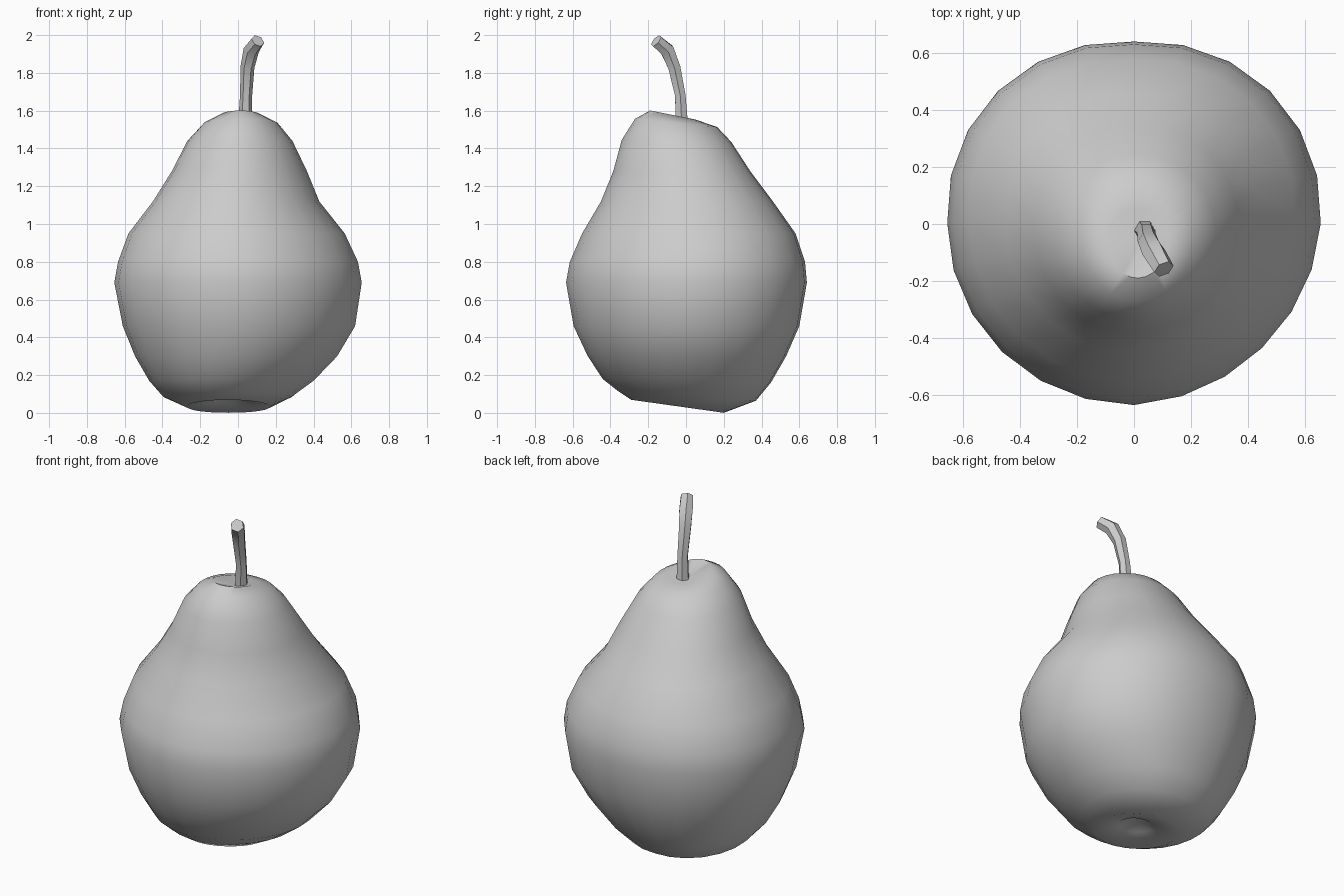
import bpy, bmesh, math
from mathutils import Vector

if "Cube" in bpy.data.objects:
    bpy.data.objects.remove(bpy.data.objects["Cube"])


def loft(name, rings, start=None, end=None):
    """Skin a list of equal-length vertex rings; close ends with a point or an n-gon."""
    bm = bmesh.new()
    vs = [[bm.verts.new(p) for p in r] for r in rings]
    n = len(vs[0])
    for a, b in zip(vs, vs[1:]):
        for i in range(n):
            j = (i + 1) % n
            bm.faces.new((a[i], a[j], b[j], b[i]))
    for ring, tip in ((vs[0], start), (vs[-1], end)):
        if tip is None:
            bm.faces.new(ring)
        else:
            c = bm.verts.new(tip)
            for i in range(n):
                bm.faces.new((ring[i], ring[(i + 1) % n], c))
    bmesh.ops.recalc_face_normals(bm, faces=bm.faces)
    me = bpy.data.meshes.new(name)
    bm.to_mesh(me)
    bm.free()
    ob = bpy.data.objects.new(name, me)
    bpy.context.collection.objects.link(ob)
    bpy.ops.object.select_all(action='DESELECT')
    ob.select_set(True)
    bpy.context.view_layer.objects.active = ob
    bpy.ops.object.shade_smooth_by_angle(angle=math.radians(50))
    return ob


# Pear body: z, x min, x max, y min, y max, tilt of the ring along y
PROFILE = [
    (0.065, -0.13, 0.05, -0.13, 0.06, -0.14),
    (0.035, -0.27, 0.17, -0.29, 0.20, -0.14),
    (0.09, -0.40, 0.29, -0.36, 0.37, -0.07),
    (0.17, -0.47, 0.40, -0.44, 0.45, -0.02),
    (0.30, -0.545, 0.525, -0.52, 0.53, 0),
    (0.46, -0.61, 0.62, -0.595, 0.60, 0),
    (0.69, -0.655, 0.655, -0.635, 0.64, 0),
    (0.80, -0.635, 0.635, -0.615, 0.63, 0),
    (0.95, -0.58, 0.565, -0.55, 0.58, 0),
    (1.12, -0.45, 0.43, -0.45, 0.46, 0),
    (1.28, -0.35, 0.365, -0.385, 0.34, 0),
    (1.44, -0.268, 0.288, -0.34, 0.24, -0.02),
    (1.535, -0.18, 0.21, -0.27, 0.165, -0.1),
    (1.577, -0.09, 0.12, -0.19, 0.05, -0.2),
]
SIDES = 24


def body_ring(z, x0, x1, y0, y1, tilt):
    pts = []
    for i in range(SIDES):
        a = 2 * math.pi * i / SIDES
        c, s = math.cos(a), math.sin(a)
        # fuller diagonals at the back, slightly flatter front right
        m = 1 + abs(2 * s * c) * (0.03 if s > 0 else (-0.03 if c > 0 else 0))
        dy = (y1 - y0) / 2 * s * m
        pts.append(((x0 + x1) / 2 + (x1 - x0) / 2 * c * m, (y0 + y1) / 2 + dy, z + tilt * dy))
    return pts


loft("pear_body", [body_ring(*p) for p in PROFILE],
     start=(-0.03, -0.03, 0.13), end=(0.03, -0.04, 1.54))

# Bent stem: centre line and radius, ends tipped forward
STEM = [((0.037, -0.022, 1.52), 0.038), ((0.043, -0.03, 1.68), 0.032),
        ((0.05, -0.062, 1.83), 0.037), ((0.07, -0.1, 1.92), 0.042),
        ((0.105, -0.158, 1.97), 0.037)]
centres = [Vector(p) for p, r in STEM]
rings = []
for k, (p, r) in enumerate(STEM):
    d = (centres[min(k + 1, len(STEM) - 1)] - centres[max(k - 1, 0)]).normalized()
    u = Vector((1, 0, 0))
    u = (u - d * u.dot(d)).normalized()
    v = d.cross(u)
    rings.append([centres[k] + r * (u * math.cos(i * math.pi / 3) + v * math.sin(i * math.pi / 3))
                  for i in range(6)])
loft("stem", rings)
